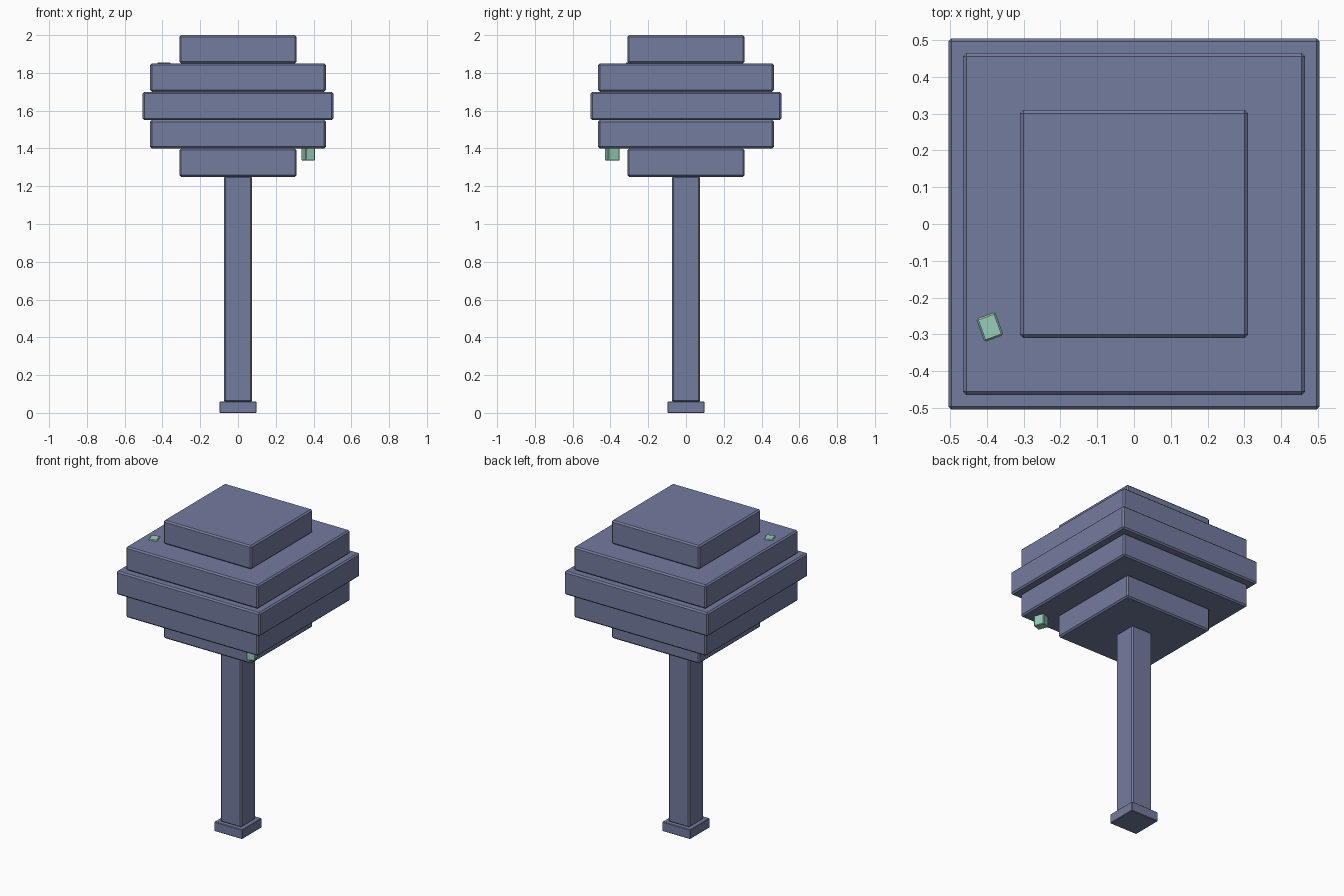
import bpy
from math import radians

cube = bpy.data.objects.get("Cube")
if cube:
    bpy.data.objects.remove(cube, do_unlink=True)


def make_material(name, color):
    mat = bpy.data.materials.new(name)
    mat.use_nodes = True
    mat.diffuse_color = (*color, 1)
    mat.node_tree.nodes["Principled BSDF"].inputs["Base Color"].default_value = (*color, 1)
    return mat


slate = make_material("slate blue", (0.175, 0.20, 0.345))
mint = make_material("mint green", (0.31, 0.61, 0.48))


def block(name, half_x, half_y, bottom, top, mat, bevel=0.0, at=(0, 0), turn=0):
    bpy.ops.mesh.primitive_cube_add(size=2, location=(*at, (bottom + top) / 2),
                                    rotation=(0, 0, radians(turn)))
    obj = bpy.context.object
    obj.name = name
    obj.scale = (half_x, half_y, (top - bottom) / 2)
    bpy.ops.object.transform_apply(location=False, rotation=False, scale=True)
    obj.data.materials.append(mat)
    if bevel:
        mod = obj.modifiers.new("edge chamfer", 'BEVEL')
        mod.width = bevel
        mod.segments = 1
    return obj


# Foot and post
block("foot", 0.098, 0.098, 0, 0.06, slate, 0.003)
block("post", 0.075, 0.075, 0.055, 1.255, slate, 0.01)

# Stacked square tiers, widest in the middle
tier_height = 0.15
for i, half in enumerate((0.31, 0.465, 0.505, 0.465, 0.31)):
    bottom = 1.25 + i * tier_height
    block(f"tier_{i + 1}", half, half, bottom, bottom + tier_height, slate, 0.009)

# Small turned blocks, one hanging below and one set into the upper tier
block("hanging_block", 0.0265, 0.0325, 1.335, 1.405, mint, 0.004, (0.372, -0.39), 20)
block("upper_block", 0.0265, 0.0325, 1.79, 1.856, mint, 0.004, (-0.392, -0.28), 20)
